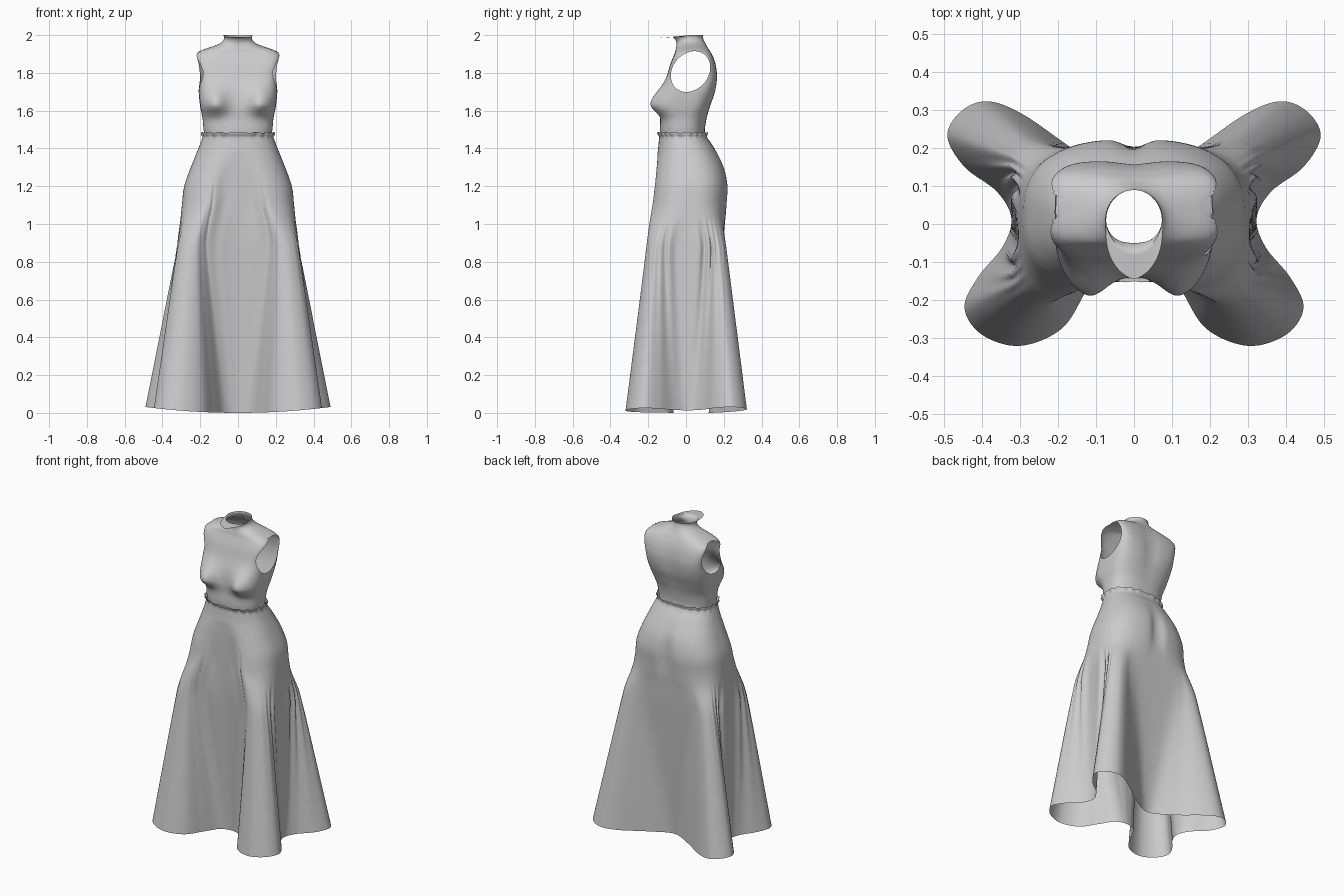
import bpy, bmesh, math
from math import sin, cos, pi, exp

if "Cube" in bpy.data.objects:
    bpy.data.objects.remove(bpy.data.objects["Cube"])

fabric = bpy.data.materials.new("grey_fabric")
fabric.diffuse_color = (0.6, 0.6, 0.6, 1)
fabric.use_nodes = True
fabric.node_tree.nodes["Principled BSDF"].inputs["Base Color"].default_value = fabric.diffuse_color


def gauss(v, s):
    return exp(-(v / s) ** 2)


def sample(rows, k):
    """Smooth interpolation of table rows keyed by their first value."""
    k = min(max(k, rows[0][0]), rows[-1][0])
    i = max(j for j in range(len(rows) - 1) if rows[j][0] <= k)
    a, b = rows[i], rows[i + 1]
    p, q = rows[max(i - 1, 0)], rows[min(i + 2, len(rows) - 1)]
    h = b[0] - a[0]
    t = (k - a[0]) / h
    out = []
    for c in range(1, len(a)):
        m0 = (b[c] - p[c]) / (b[0] - p[0]) * h
        m1 = (q[c] - a[c]) / (q[0] - a[0]) * h
        out.append((2*t**3 - 3*t*t + 1) * a[c] + (t**3 - 2*t*t + t) * m0
                   + (3*t*t - 2*t**3) * b[c] + (t**3 - t*t) * m1)
    return out


def oval(th, hw, yf, yb, n):
    """Rounded-box section; th runs from front centre round the right side."""
    s, c = sin(th), cos(th)
    x = hw * math.copysign(abs(s) ** (2 / n), s)
    mid = (yf + yb) / 2
    return x, mid - (yb - yf) / 2 * math.copysign(abs(c) ** (2 / n), c)


def loft(name, rings, trim=None):
    bm = bmesh.new()
    vs = [[bm.verts.new(p) for p in r] for r in rings]
    n = len(vs[0])
    for a, b in zip(vs, vs[1:]):
        for i in range(n):
            j = (i + 1) % n
            bm.faces.new((a[i], a[j], b[j], b[i]))
    if trim:
        trim(bm)
    me = bpy.data.meshes.new(name)
    bm.to_mesh(me)
    bm.free()
    me.materials.append(fabric)
    ob = bpy.data.objects.new(name, me)
    bpy.context.collection.objects.link(ob)
    bpy.context.view_layer.objects.active = ob
    ob.select_set(True)
    bpy.ops.object.shade_smooth_by_angle(angle=math.radians(60))
    ob.select_set(False)


# --- bodice: z, half width, front y, back y, squareness
BODICE = [
    (1.455, .175, -.135, .10, 2.5), (1.50, .182, -.138, .10, 2.5),
    (1.56, .188, -.136, .11, 2.6), (1.62, .200, -.138, .128, 3.0),
    (1.70, .208, -.128, .155, 3.6), (1.78, .206, -.102, .165, 5.0),
    (1.84, .216, -.085, .158, 5.5), (1.88, .224, -.070, .146, 5.0),
    (1.905, .216, -.060, .134, 4.0), (1.925, .180, -.055, .123, 3.0),
    (1.94, .135, -.051, .113, 2.4), (1.957, .094, -.050, .104, 2.1),
    (1.975, .076, -.056, .095, 2.0), (1.99, .073, -.070, .09, 2.0)]


def bodice_ring(z, n=220):
    ring = []
    for i in range(n):
        # even spacing round the squarish section
        th = 2 * pi * i / n
        th -= .12 * sin(4 * th)
        x, y = oval(th, *sample(BODICE, z))
        if cos(th) > 0:     # bust
            up = .08 if z > 1.635 else .055
            side = abs(x) - .122
            y -= .06 * gauss(side, .062 if side < 0 else .085) * gauss(z - 1.635, up) * min(1, 4 * cos(th))
        else:               # hollow along the spine
            y -= .009 * gauss(x, .05) * gauss(z - 1.78, .14)
        ring.append((x, y, z))
    return ring


def cut_armholes(bm):
    cz, ry, rz = 1.807, .102, .108

    def centre(z):
        return .024 + .2 * (z - cz)

    def dist(p):
        return math.hypot((p.y - centre(p.z)) / ry, (p.z - cz) / rz)

    def inside(p):
        return abs(p.x) > .175 and dist(p) < 1
    dead = [f for f in bm.faces if inside(f.calc_center_median())]
    rim = {v for f in dead for v in f.verts}
    bmesh.ops.delete(bm, geom=dead, context='FACES')
    for v in rim:
        if v.is_valid:
            d = dist(v.co)
            if .85 < d < 1.15:
                cy = centre(v.co.z)
                v.co.y = cy + (v.co.y - cy) / d
                v.co.z = cz + (v.co.z - cz) / d


rings = [bodice_ring(1.455 + .535 * k / 90) for k in range(91)]
# collar lip: front rolls forward into a tongue, back stands up
neck = rings[-1]
for k in range(1, 7):
    t = k / 6
    lip = []
    for i, (x, y, z) in enumerate(neck):
        f = max(0, cos(2 * pi * i / len(neck))) ** .8
        lip.append((x * (1 + .04 * t), y - .074 * t * f,
                    z + .01 * t * (1 - f) - .005 * f * t))
    rings.append(lip)
loft("bodice", rings, cut_armholes)

# --- skirt: z, half width, front y, back y, squareness
HIPS = [
    (0.0, .315, -.205, .212, 5), (.85, .312, -.203, .210, 5), (1.0, .306, -.20, .208, 3.6),
    (1.1, .297, -.192, .216, 2.8), (1.2, .285, -.180, .222, 2.6),
    (1.3, .250, -.165, .202, 2.5), (1.4, .210, -.148, .152, 2.4),
    (1.45, .191, -.143, .118, 2.4), (1.462, .187, -.142, .111, 2.4),
    (1.474, .192, -.149, .114, 2.4), (1.485, .193, -.154, .116, 2.4)]

# right half of the four-lobed hem, from front centre to back centre
HEM = [(0, -.065), (.07, -.09), (.125, -.175), (.19, -.275), (.30, -.32), (.40, -.29),
       (.445, -.22), (.41, -.14), (.345, -.06), (.322, .015), (.36, .085), (.445, .15),
       (.49, .23), (.455, .295), (.385, .322), (.29, .287), (.14, .185), (0, .12)]
LAST = len(HEM) - 1
HEM_ROWS = [(-1, -.07, -.09)] + [(i, x, y) for i, (x, y) in enumerate(HEM)] + [(LAST + 1, -.14, .185)]
HALF = 136


def skirt_point(u, z):
    """u runs 0 (front centre) to 1 (back centre) on the right half."""
    hx, hy = sample(HEM_ROWS, u * LAST)
    th = .5 * math.atan2(hx, -hy * 1.4) + .5 * u * pi
    x, y = oval(th, *sample(HIPS, z))
    # buttock cleft, and a shallow hollow down the front
    if th > pi / 2:
        y -= .026 * gauss(x, .035) * gauss(z - 1.18, .13)
    elif y < -.15:
        y += (-.15 - y) * gauss(x, .1)
    # straight fall of cloth from the hips to the hem, starting higher at the front
    front = gauss(u, .16)
    top = 1.04 + .28 * front
    w = max(0, (top - z) / top)
    w = w * w / (w + .015) * 1.015 if w else 0
    x, y = x + (hx - x) * w, y + (hy - y) * w
    # pleats gathered at the sides and front centre
    fade = min(1, w * 7) * (1 - w) ** 1.2
    wave = .012 * gauss(u - .53, .13) * sin(u * 110) + .011 * gauss(u, .085) * cos(u * 120)
    r = math.hypot(x, y) or 1
    k = 1 + wave * fade / r
    x, y = x * k, y * k
    # ruffled waist edge
    g = min(1, max(0, (z - 1.455) / .02))
    k = 1 + .02 * g * sin(th * 22)
    z += .003 * g * sin(th * 15 + 1)
    # hem rises toward the lobe tips
    z += .13 * hx * hx * max(0, 1 - z)
    return (0 if u in (0, 1) else x * k), y * k, z


levels = [1.2 * i / 44 for i in range(44)] + [1.2 + .26 * i / 16 for i in range(16)] \
    + [1.46 + .025 * i / 5 for i in range(6)]
rings = []
for z in levels:
    half = [skirt_point(i / HALF, z) for i in range(HALF + 1)]
    rings.append(half + [(-x, y, h) for x, y, h in half[-2:0:-1]])
loft("skirt", rings)
